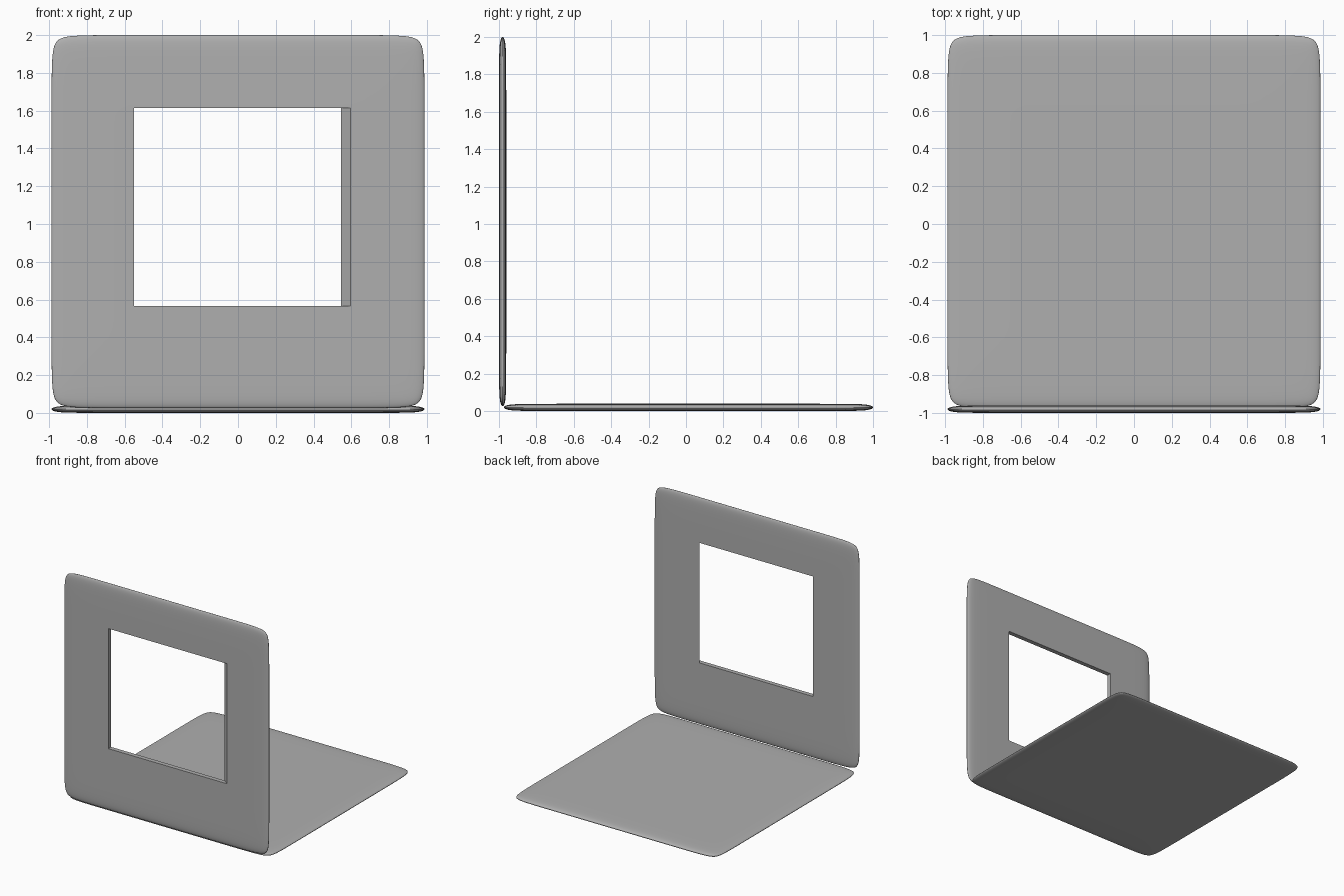
import bpy, bmesh

if "Cube" in bpy.data.objects:
    bpy.data.objects.remove(bpy.data.objects["Cube"])

HALF = 0.987      # half width of both panels
THICK = 0.039

grey = bpy.data.materials.new("dark_grey")
grey.diffuse_color = (0.43, 0.43, 0.43, 1)
grey.use_nodes = True
grey.node_tree.nodes["Principled BSDF"].inputs["Base Color"].default_value = grey.diffuse_color


def soft_panel(name, centre, upright=False):
    """Thin subdivided slab with soft rounded rim, baked to exact size."""
    bm = bmesh.new()
    bmesh.ops.create_cube(bm, size=2)
    # support loops near the rim
    for axis in ((1, 0, 0), (0, 1, 0)):
        for s in (-0.8, 0.8):
            bmesh.ops.bisect_plane(bm, geom=bm.verts[:] + bm.edges[:] + bm.faces[:],
                                   plane_co=[a * s for a in axis], plane_no=axis)
    for v in bm.verts:
        v.co.z *= 0.02
    mesh = bpy.data.meshes.new(name)
    bm.to_mesh(mesh)
    bm.free()
    mesh.materials.append(grey)
    ob = bpy.data.objects.new(name, mesh)
    bpy.context.collection.objects.link(ob)
    sub = ob.modifiers.new("soften", 'SUBSURF')
    sub.levels = sub.render_levels = 4
    bpy.context.view_layer.objects.active = ob
    ob.select_set(True)
    bpy.ops.object.modifier_apply(modifier="soften")
    # fit to size and stand up if needed
    size = [max(abs(v.co[i]) for v in mesh.vertices) for i in range(3)]
    for v in mesh.vertices:
        x, y, z = (v.co[0] / size[0] * HALF, v.co[1] / size[1] * HALF,
                   v.co[2] / size[2] * THICK / 2)
        v.co = (x, -z, y) if upright else (x, y, z)
    ob.location = centre
    return ob


floor = soft_panel("floor_panel", (0, 1 - HALF, THICK / 2))
wall = soft_panel("window_wall", (0, -1 + THICK / 2, 2 - HALF), upright=True)

# window cutter: right side splays towards the front
y0, y1 = -1.0, -1.0 + THICK
slope = (0.545 - 0.595) / (y1 - y0)
ext = 0.01
z0, z1 = 0.567, 1.613
bm = bmesh.new()
plan = [(-0.55, y0 - ext), (0.595 - slope * ext, y0 - ext),
        (0.545 + slope * ext, y1 + ext), (-0.55, y1 + ext)]
base = bm.faces.new([bm.verts.new((x, y, z0)) for x, y in plan])
top = bmesh.ops.extrude_face_region(bm, geom=[base])
bmesh.ops.translate(bm, vec=(0, 0, z1 - z0),
                    verts=[g for g in top["geom"] if isinstance(g, bmesh.types.BMVert)])
bmesh.ops.recalc_face_normals(bm, faces=bm.faces[:])
cut_mesh = bpy.data.meshes.new("window_cutter")
bm.to_mesh(cut_mesh)
bm.free()
cut_mesh.materials.append(grey)
cutter = bpy.data.objects.new("window_cutter", cut_mesh)
bpy.context.collection.objects.link(cutter)

cut = wall.modifiers.new("window", 'BOOLEAN')
cut.operation = 'DIFFERENCE'
cut.solver = 'EXACT'
cut.object = cutter
bpy.ops.object.select_all(action='DESELECT')
bpy.context.view_layer.objects.active = wall
wall.select_set(True)
bpy.ops.object.modifier_apply(modifier="window")
bpy.data.objects.remove(cutter)

# smooth rim, crisp window edges
floor.select_set(True)
bpy.ops.object.shade_smooth_by_angle(angle=0.6)
